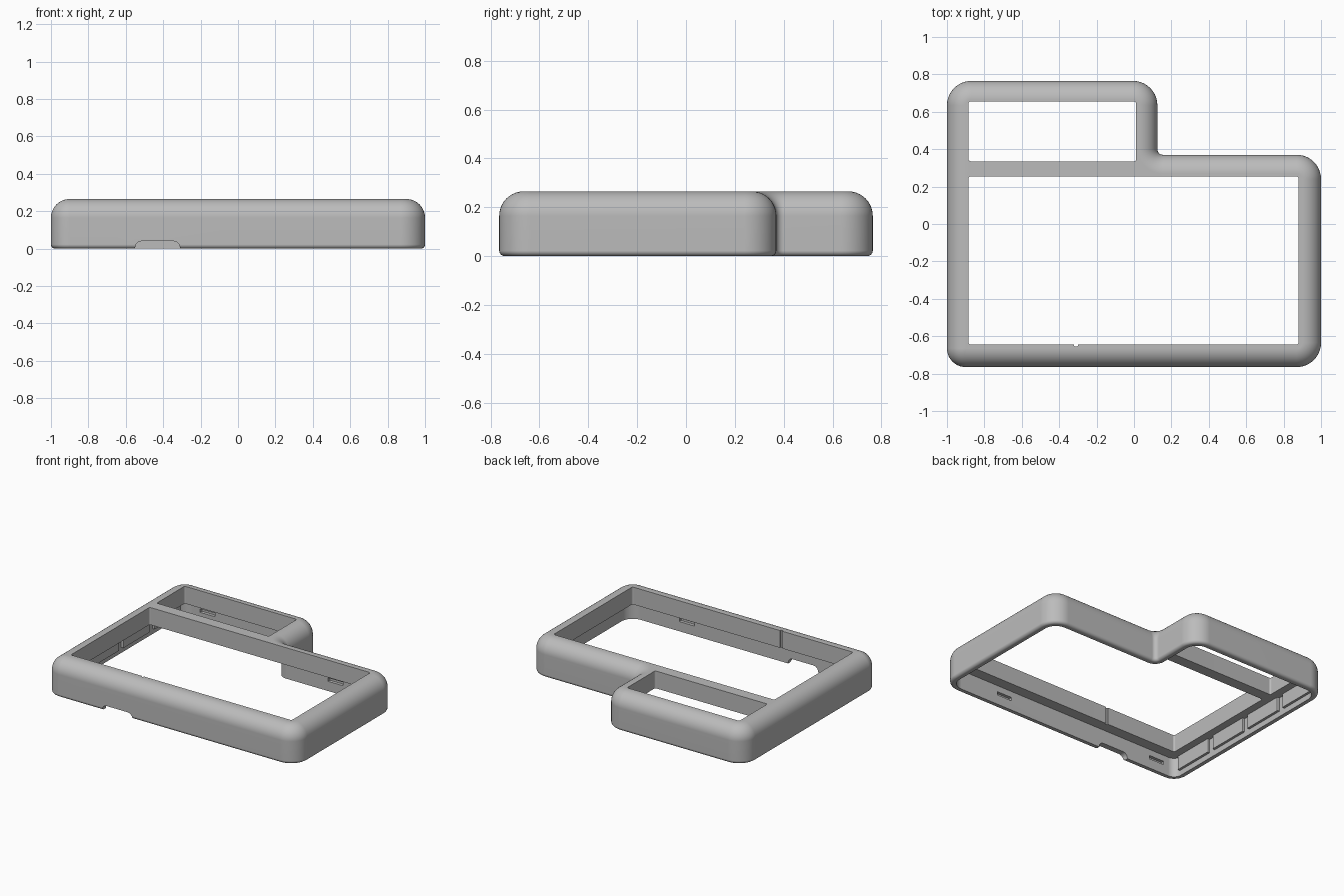
import bpy, bmesh, math
from mathutils import Vector

cube = bpy.data.objects.get("Cube")
if cube:
    bpy.data.objects.remove(cube, do_unlink=True)

grey = bpy.data.materials.new("mid grey plastic")
grey.use_nodes = True
grey.diffuse_color = (0.5, 0.5, 0.5, 1)
grey.node_tree.nodes["Principled BSDF"].inputs["Base Color"].default_value = (0.5, 0.5, 0.5, 1)

HEIGHT, LEDGE, WALL = 0.265, 0.14, 0.042
TOP_R, FOOT_R = 0.1, 0.022

# Case outline, anticlockwise: x, y, corner radius
CASE = [(-1, -0.765, 0.1), (1, -0.765, 0.13), (1, 0.37, 0.13),
        (0.125, 0.37, 0.03), (0.125, 0.765, 0.13), (-1, 0.765, 0.13)]


def outline(corners, inset=0.0, steps=10):
    """Rounded outline moved inwards by a distance."""
    pts, n = [], len(corners)
    for i, (x, y, r) in enumerate(corners):
        here = Vector((x, y))
        a = (here - Vector(corners[i - 1][:2])).normalized()
        b = (Vector(corners[(i + 1) % n][:2]) - here).normalized()
        turn = a.x * b.y - a.y * b.x
        inward = (b - a) * (1 if turn > 0 else -1)
        here = here + inward * inset
        rad = max(r - inset, 0.004) if turn > 0 else r + inset
        centre = here + (b - a) * rad
        for k in range(steps + 1):
            t = k / steps * math.pi / 2
            pts.append(centre - b * rad * math.cos(t) + a * rad * math.sin(t))
    return pts


def loft(name, rings):
    """Closed solid through stacked outlines, each given as (points, z)."""
    bm = bmesh.new()
    loops = [[bm.verts.new((p.x, p.y, z)) for p in pts] for pts, z in rings]
    for low, high in zip(loops, loops[1:]):
        for i in range(len(low)):
            j = (i + 1) % len(low)
            bm.faces.new((low[i], low[j], high[j], high[i]))
    bm.faces.new(loops[0][::-1])
    bm.faces.new(loops[-1])
    bmesh.ops.recalc_face_normals(bm, faces=bm.faces)
    mesh = bpy.data.meshes.new(name)
    bm.to_mesh(mesh)
    bm.free()
    mesh.materials.append(grey)
    obj = bpy.data.objects.new(name, mesh)
    bpy.context.collection.objects.link(obj)
    return obj


def block(name, x0, x1, y0, y1, z0, z1, r=0.002):
    pts = outline([(x0, y0, r), (x1, y0, r), (x1, y1, r), (x0, y1, r)], steps=3)
    return loft(name, [(pts, z0), (pts, z1)])


def activate(obj):
    bpy.ops.object.select_all(action='DESELECT')
    obj.select_set(True)
    bpy.context.view_layer.objects.active = obj


def cut(obj, cutter):
    activate(obj)
    cutter.hide_render = True
    mod = obj.modifiers.new("cut", 'BOOLEAN')
    mod.operation, mod.solver, mod.object = 'DIFFERENCE', 'EXACT', cutter
    bpy.ops.object.modifier_apply(modifier=mod.name)
    bpy.data.objects.remove(cutter, do_unlink=True)


# Outer shell with a small foot round and a large top round
rings = []
for k in range(5):
    t = k / 4 * math.pi / 2
    rings.append((outline(CASE, FOOT_R * (1 - math.sin(t))), FOOT_R * (1 - math.cos(t))))
for k in range(11):
    t = k / 10 * math.pi / 2
    rings.append((outline(CASE, TOP_R * (1 - math.cos(t))), HEIGHT - TOP_R * (1 - math.sin(t))))
shell = loft("case_shell", rings)

# Hollow underside, leaving a ledge around the openings
inner = outline(CASE, WALL)
cut(shell, loft("cavity", [(inner, -0.1), (inner, LEDGE)]))

# Large and small openings
cut(shell, block("main_opening", -0.885, 0.88, -0.645, 0.255, 0.05, 0.4, 0.012))
cut(shell, block("small_opening", -0.885, 0.012, 0.335, 0.655, 0.05, 0.4, 0.012))

# Cable notch in the front wall, with rounded upper corners
notch = block("cable_notch", -0.55, -0.31, -0.04, 0.04, -0.8, -0.7, 0.035)
for v in notch.data.vertices:
    v.co = (v.co.x, v.co.z, v.co.y)
notch.data.flip_normals()
cut(shell, notch)

# Groove in the front lip
cut(shell, block("lip_groove", -0.32, -0.3, -0.655, -0.63, 0.1, 0.4))

# Latch slots in the inner faces of the front and back walls
for x, y in ((0.5, -0.725), (-0.8, -0.725), (0.55, 0.33), (-0.75, 0.725)):
    cut(shell, block("latch_slot", x - 0.06, x + 0.06, y - 0.02, y + 0.02, 0.07, 0.095))

activate(shell)
bpy.ops.object.shade_smooth_by_angle(angle=math.radians(32))
weighted = shell.modifiers.new("even_shading", 'WEIGHTED_NORMAL')
weighted.keep_sharp = True

# Raised pads along the inside of the left-hand wall as seen from the front
for i in range(4):
    y = -0.675 + i * 0.355
    block("side_wall_pad", -0.965, -0.94, y, y + 0.305, 0.04, LEDGE + 0.005)
